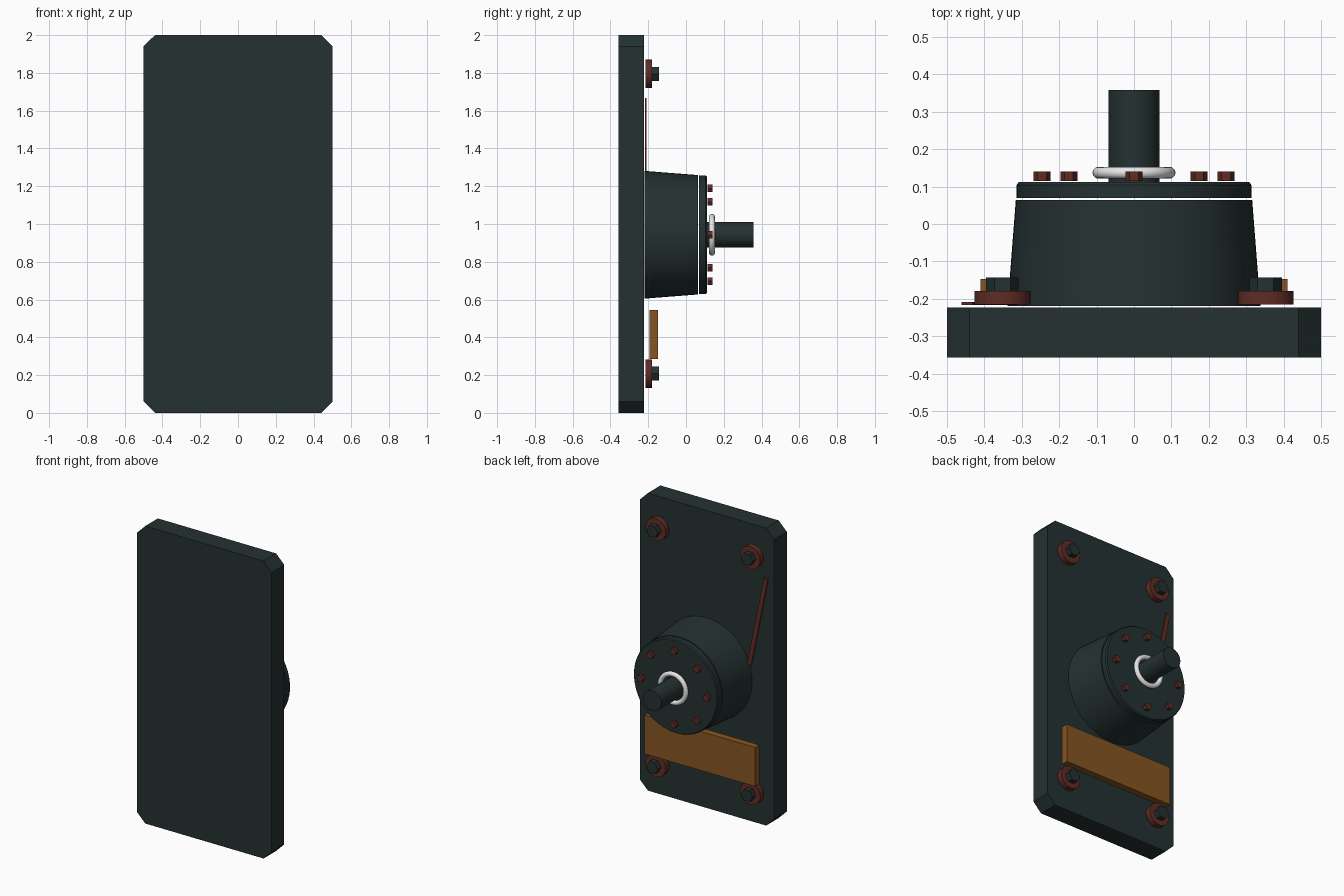
import bpy
import bmesh
from math import cos, sin, pi, radians
from mathutils import Matrix

cube = bpy.data.objects.get("Cube")
if cube:
    bpy.data.objects.remove(cube, do_unlink=True)


def material(name, rgb):
    m = bpy.data.materials.new(name)
    m.use_nodes = True
    m.diffuse_color = (*rgb, 1)
    m.node_tree.nodes["Principled BSDF"].inputs["Base Color"].default_value = (*rgb, 1)
    return m


IRON = material("dark iron", (0.018, 0.031, 0.031))
RUST = material("rust", (0.12, 0.025, 0.018))
BRASS = material("brass", (0.24, 0.09, 0.016))
STEEL = material("pale steel", (0.8, 0.8, 0.8))
AXIS_Z = 0.943


def finish(name, bm, mat, smooth=False):
    bmesh.ops.recalc_face_normals(bm, faces=bm.faces)
    mesh = bpy.data.meshes.new(name)
    bm.to_mesh(mesh)
    bm.free()
    mesh.materials.append(mat)
    obj = bpy.data.objects.new(name, mesh)
    bpy.context.collection.objects.link(obj)
    if smooth:
        bpy.ops.object.select_all(action='DESELECT')
        obj.select_set(True)
        bpy.context.view_layer.objects.active = obj
        bpy.ops.object.shade_smooth_by_angle(angle=radians(30))
    return obj


def turned(name, profile, mat, x=0, z=AXIS_Z, sides=64, smooth=True):
    """Solid turned about the y direction from (radius, y) points."""
    bm = bmesh.new()
    rings = [[bm.verts.new((x + r * cos(2 * pi * i / sides), y,
                            z + r * sin(2 * pi * i / sides)))
              for i in range(sides)] for r, y in profile]
    for a, b in zip(rings, rings[1:]):
        for i in range(sides):
            j = (i + 1) % sides
            bm.faces.new((a[i], a[j], b[j], b[i]))
    bm.faces.new(rings[0])
    bm.faces.new(rings[-1])
    return finish(name, bm, mat, smooth)


def box(name, center, size, mat, tilt=0):
    bm = bmesh.new()
    m = (Matrix.Translation(center) @ Matrix.Rotation(tilt, 4, 'Y')
         @ Matrix.Diagonal((*size, 1)))
    bmesh.ops.create_cube(bm, size=1, matrix=m)
    return bm, lambda: finish(name, bm, mat)


# Mounting plate with clipped corners
bm, done = box("mounting_plate", (0, -0.29, 1), (1, 0.134, 2), IRON)
corners = [e for e in bm.edges if abs(e.verts[0].co.y - e.verts[1].co.y) > 0.1]
bmesh.ops.bevel(bm, geom=corners, offset=0.06, segments=1, affect='EDGES')
done()

# Tapered housing, cover and shaft
turned("housing", [(0.338, -0.219), (0.316, 0.064)], IRON)
turned("cover", [(0.314, 0.07), (0.314, 0.104), (0.308, 0.112)], IRON)
turned("shaft", [(0.068, 0.11), (0.068, 0.358)], IRON, sides=48)

# Shaft seal ring
bpy.ops.mesh.primitive_torus_add(major_radius=0.095, minor_radius=0.016,
                                 major_segments=48, minor_segments=12,
                                 location=(0, 0.137, AXIS_Z), rotation=(pi / 2, 0, 0))
ring = bpy.context.object
ring.name = "seal_ring"
ring.data.materials.append(STEEL)
bpy.ops.object.shade_smooth()

# Cover bolts in a circle
for i in range(8):
    a = i * pi / 4
    turned(f"cover_bolt_{i + 1}", [(0.023, 0.115), (0.023, 0.14)], RUST,
           x=0.246 * cos(a), z=AXIS_Z + 0.246 * sin(a), sides=6, smooth=False)

# Corner washers and hex bolts
for side, x in (("right", -0.352), ("left", 0.352)):
    for level, z in (("lower", 0.208), ("upper", 1.795)):
        turned(f"{level}_{side}_washer", [(0.075, -0.215), (0.075, -0.179)],
               RUST, x, z, sides=32)
        turned(f"{level}_{side}_bolt", [(0.043, -0.179), (0.043, -0.143)],
               IRON, x, z, sides=6, smooth=False)

# Blank name bar
box("name_bar", (0, -0.17, 0.415), (0.82, 0.046, 0.262), BRASS)[1]()

# Slanting rust streak
box("rust_streak", (-0.385, -0.212, 1.36), (0.03, 0.008, 0.62), RUST,
    tilt=radians(-11.5))[1]()
